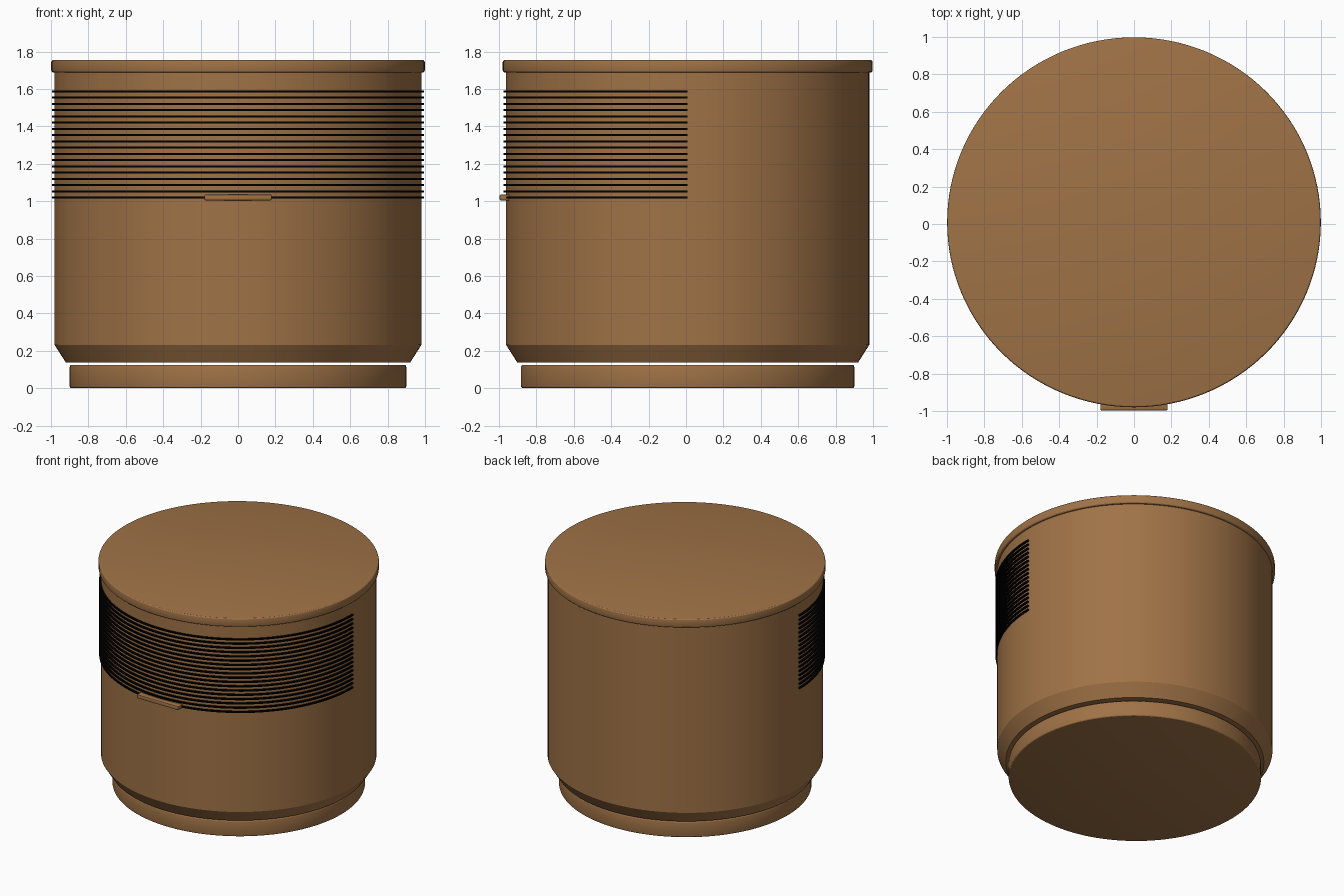
import bpy, bmesh, math

cube = bpy.data.objects.get("Cube")
if cube:
    bpy.data.objects.remove(cube, do_unlink=True)

CENTRE_Y = 0.009
SQUASH_Y = 0.99      # the drum is very slightly oval
SEGMENTS = 128


def make_material(name, colour):
    mat = bpy.data.materials.new(name)
    mat.use_nodes = True
    mat.diffuse_color = colour
    bsdf = mat.node_tree.nodes["Principled BSDF"]
    bsdf.inputs["Base Color"].default_value = colour
    bsdf.inputs["Roughness"].default_value = 0.6
    return mat


brown = make_material("warm_brown", (0.35, 0.17, 0.062, 1))
black = make_material("black", (0, 0, 0, 1))


def finish(name, bm, mat):
    bmesh.ops.recalc_face_normals(bm, faces=bm.faces)
    mesh = bpy.data.meshes.new(name)
    bm.to_mesh(mesh)
    bm.free()
    mesh.materials.append(mat)
    obj = bpy.data.objects.new(name, mesh)
    bpy.context.collection.objects.link(obj)
    bpy.ops.object.select_all(action="DESELECT")
    obj.select_set(True)
    bpy.context.view_layer.objects.active = obj
    bpy.ops.object.shade_smooth_by_angle(angle=math.radians(25))
    return obj


def oval_point(radius, angle, z):
    return (radius * math.cos(angle),
            CENTRE_Y + SQUASH_Y * radius * math.sin(angle), z)


def lathe(name, profile, mat):
    """Closed drum from (radius, z) points, capped at both ends."""
    bm = bmesh.new()
    rings = [[bm.verts.new(oval_point(r, math.tau * i / SEGMENTS, z))
              for i in range(SEGMENTS)] for r, z in profile]
    for low, high in zip(rings, rings[1:]):
        for i in range(SEGMENTS):
            j = (i + 1) % SEGMENTS
            bm.faces.new((low[i], low[j], high[j], high[i]))
    bm.faces.new(rings[0])
    bm.faces.new(rings[-1])
    return finish(name, bm, mat)


def rounded_disc(radius, bottom, top, bevel):
    """Profile of a disc with softened rims."""
    steps = [math.pi / 2 * i / 3 for i in range(4)]
    lower = [(radius - bevel + bevel * math.sin(a),
              bottom + bevel - bevel * math.cos(a)) for a in steps]
    upper = [(radius - bevel + bevel * math.cos(a),
              top - bevel + bevel * math.sin(a)) for a in steps]
    return lower + upper


def half_hoop(name, inner, outer, z, height, mat):
    """Thin raised rib round the front half of the drum."""
    bm = bmesh.new()
    count = SEGMENTS // 2
    section = [(inner, z - height / 2), (outer, z - height / 2),
               (outer, z + height / 2), (inner, z + height / 2)]
    loops = [[bm.verts.new(oval_point(r, math.pi + math.pi * i / count, h))
              for r, h in section] for i in range(count + 1)]
    for a, b in zip(loops, loops[1:]):
        for k in range(4):
            m = (k + 1) % 4
            bm.faces.new((a[k], a[m], b[m], b[k]))
    bm.faces.new(loops[0])
    bm.faces.new(loops[-1])
    return finish(name, bm, mat)


# Drum: plinth, tapered body and overhanging lid
lathe("base_plinth", rounded_disc(0.9, 0, 0.125, 0.012), brown)
lathe("body", [(0.92, 0.137), (0.981, 0.232), (0.981, 1.692)], brown)
lathe("lid", rounded_disc(0.999, 1.688, 1.755, 0.012), brown)

# Stack of vent ribs
RIBS = 18
for n in range(RIBS):
    z = 1.019 + (1.587 - 1.019) * n / (RIBS - 1)
    half_hoop(f"vent_rib_{n + 1}", 0.975, 0.995, z, 0.011, black)

# Slim handle below the ribs
bm = bmesh.new()
bmesh.ops.create_cube(bm, size=1)
bmesh.ops.scale(bm, vec=(0.36, 0.06, 0.031), verts=bm.verts)
bmesh.ops.translate(bm, vec=(0, -0.967, 1.02), verts=bm.verts)
bmesh.ops.bevel(bm, geom=bm.edges[:], offset=0.007, segments=2,
                affect="EDGES", profile=0.5)
finish("handle", bm, brown)
